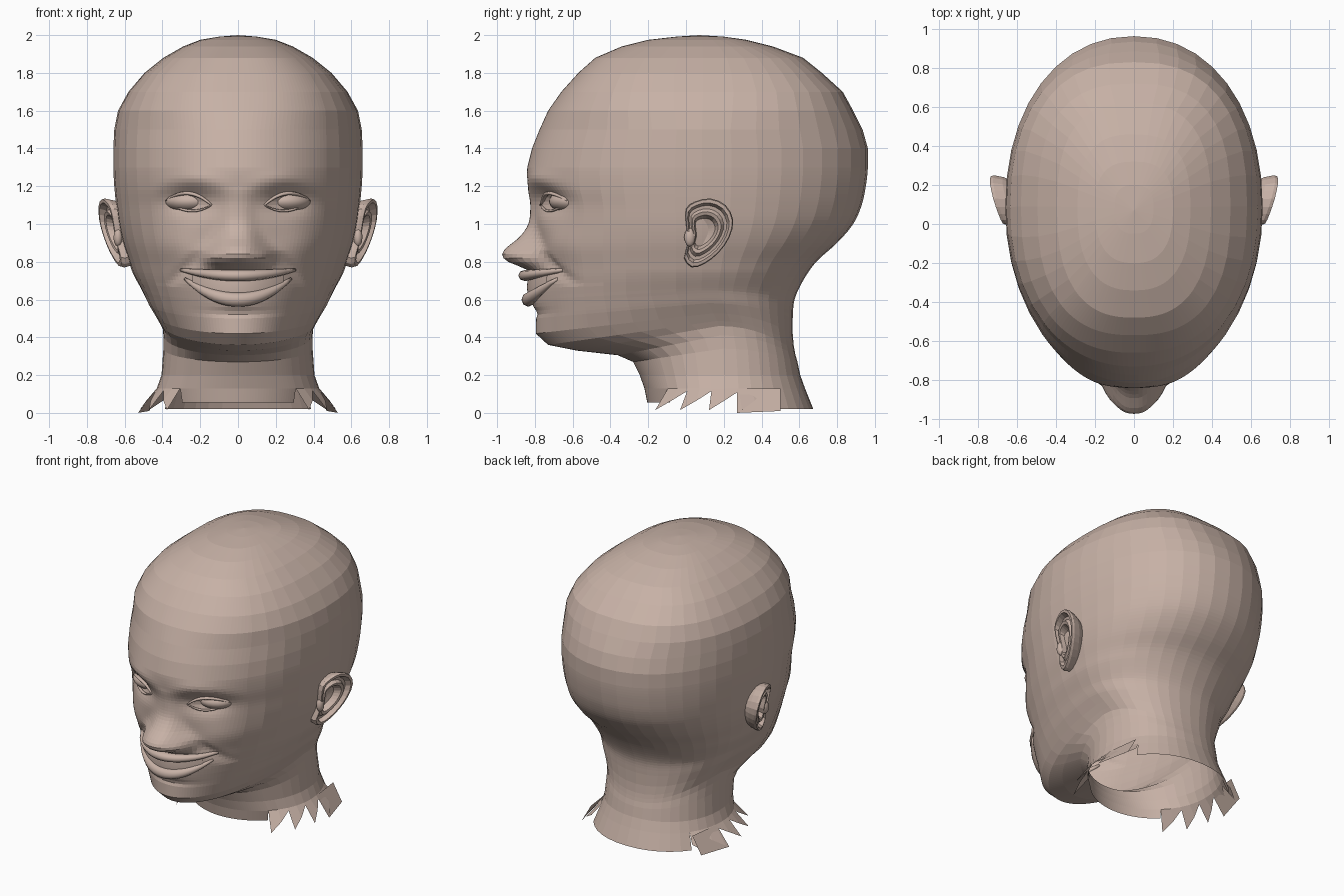
import bpy, bmesh, math
from mathutils import Vector

if "Cube" in bpy.data.objects:
    bpy.data.objects.remove(bpy.data.objects["Cube"], do_unlink=True)

skin = bpy.data.materials.new("skin")
skin.use_nodes = True
skin.diffuse_color = (0.57, 0.44, 0.38, 1)
skin.node_tree.nodes["Principled BSDF"].inputs["Base Color"].default_value = skin.diffuse_color


def finish(name, bm, smooth=False):
    bmesh.ops.recalc_face_normals(bm, faces=bm.faces)
    mesh = bpy.data.meshes.new(name)
    bm.to_mesh(mesh)
    bm.free()
    mesh.materials.append(skin)
    for poly in mesh.polygons:
        poly.use_smooth = smooth
    obj = bpy.data.objects.new(name, mesh)
    bpy.context.collection.objects.link(obj)
    return obj


def bridge(bm, a, b):
    n = len(a)
    for i in range(n):
        bm.faces.new((a[i], a[(i + 1) % n], b[(i + 1) % n], b[i]))


def clamp(v):
    return min(max(v, 0), 1)


def sample(table, z):
    """Smooth interpolation of table rows by their first entry."""
    z = min(max(z, table[0][0]), table[-1][0])
    i = next(k for k in range(len(table) - 1) if z <= table[k + 1][0])
    p, q = table[i], table[i + 1]
    before, after = table[max(i - 1, 0)], table[min(i + 2, len(table) - 1)]
    h = q[0] - p[0]
    t = (z - p[0]) / h
    out = []
    for c in range(1, len(p)):
        m0 = (q[c] - before[c]) / (q[0] - before[0]) * h
        m1 = (after[c] - p[c]) / (after[0] - p[0]) * h
        out.append(p[c] + t * m0 + t * t * (3 * (q[c] - p[c]) - 2 * m0 - m1)
                   + t ** 3 * (2 * (p[c] - q[c]) + m0 + m1))
    return out


# Head sections: height, front, back, half width
SECTIONS = [
    (.13, -.22, .63, .43), (.2, -.245, .605, .405), (.27, -.28, .59, .395),
    (.305, -.36, .58, .395), (.33, -.58, .575, .4), (.36, -.73, .57, .415), (.42, -.795, .565, .44),
    (.5, -.80, .565, .475), (.6, -.80, .575, .508), (.7, -.80, .62, .545), (.8, -.79, .69, .577),
    (.9, -.79, .80, .61), (1, -.80, .885, .632), (1.1, -.81, .93, .645), (1.2, -.835, .952, .655),
    (1.3, -.84, .963, .66), (1.4, -.815, .963, .66), (1.5, -.775, .935, .655), (1.6, -.73, .885, .635),
    (1.7, -.66, .83, .58), (1.8, -.57, .72, .495), (1.88, -.48, .62, .395), (1.94, -.34, .46, .29),
    (1.975, -.2, .32, .2), (1.992, -.05, .2, .1)]

# Nose ridge: height, projection, half width
NOSE = [(.74, 0, .15), (.77, .06, .15), (.795, .135, .15), (.83, .18, .15), (.87, .165, .14),
        (.93, .09, .11), (1, .035, .085), (1.1, .015, .075), (1.2, 0, .08)]


def bell(x, z, cx, cz, sx, sz):
    return math.exp(-((x - cx) / sx) ** 2 - ((z - cz) / sz) ** 2)


def relief(x, z):
    """How far the face features stand forward of the plain section."""
    x = abs(x)
    height, width = sample(NOSE, z) if .74 < z < 1.2 else (0, 1)
    d = height * math.exp(-(x / width) ** 3)
    d += .03 * bell(x, z, .14, .825, .045, .04)                      # nostril wing
    d += .018 * bell(x, z, .24, 1.235 - (x - .24) ** 2, .16, .05)    # brow ridge
    d -= .052 * bell(x, z, .255, 1.12, .125, .07)                    # eye socket
    d += .035 * bell(x, z, .36, .88, .14, .11)                       # cheek
    d += .03 * bell(x, z, 0, .67, .28, .11)                          # mouth mound
    fold = .2 + (.86 - z) * .8
    if .66 < z < .86:
        d -= .024 * math.exp(-((x - fold) / .045) ** 2) * math.sin((z - .66) / .2 * math.pi)
    d -= .02 * bell(x, z, 0, .525, .16, .03)                         # dip above chin
    return d


def middle(z):
    return .2 - .12 * clamp((z - .25) / .35)


def face_y(x, z):
    front, back, width = sample(SECTIONS, z)
    mid = middle(z)
    return mid - (mid - front) * math.sqrt(max(0, 1 - (x / width) ** 2)) - relief(x, z)


# Head and neck: columns are close together on the face and wide elsewhere
FINE, STEP, COARSE = 22, .036, 15
wide = (math.pi - FINE * STEP) / COARSE
half = [i * STEP for i in range(FINE + 1)]
half += [FINE * STEP + wide * k for k in range(1, COARSE + 1)]
angles = [-a for a in reversed(half[1:-1])] + half
rows = [s[0] for s in SECTIONS if s[0] < .5]
rows += [.5 + .02 * i for i in range(40)]
rows += [s[0] for s in SECTIONS if s[0] >= 1.3]

bm = bmesh.new()
rings = []
for z in rows:
    front, back, width = sample(SECTIONS, z)
    mid = middle(z)
    jaw_lift = .13 * clamp((z - .2) / .13) * clamp((.75 - z) / .4)
    boxy = .5 * clamp((z - 1.5) / .3)
    ring = []
    for a in angles:
        s, c = math.sin(a), math.cos(a)
        power = 2 / ((2 if c > 0 else 2.15) + boxy)
        x = math.copysign(width * abs(s) ** power, s)
        reach = abs(c) ** power
        if c > 0:
            y = mid - (mid - front) * reach - relief(x, z) * min(1, c * 3)
        else:
            y = mid + (back - mid) * reach
        ring.append(bm.verts.new((x, y, z + jaw_lift * (1 - c if c > 0 else s * s))))
    if rings:
        bridge(bm, rings[-1], ring)
    rings.append(ring)
crown = bm.verts.new((0, .07, 2))
for i, v in enumerate(rings[-1]):
    bm.faces.new((v, rings[-1][(i + 1) % len(angles)], crown))

# Torn lower edge of the neck: flaring teeth at the sides, a plain hem front and back
base = rings[0]


def hem(v, drop, spread):
    out = Vector((v.co.x, v.co.y - .2, 0)).normalized() * drop * spread
    return bm.verts.new(v.co + out - Vector((0, 0, drop)))


for i, a in enumerate(angles):
    k = (i + 1) % len(angles)
    b = angles[k]
    near = min(abs(a), abs(b))
    column = round((near - FINE * STEP) / wide)
    if near < FINE * STEP - .01:
        drops, spread = (.075, .075), -.2
    elif column < 9:
        first = column % 2
        drops, spread = (.115 - .05 * first, .065 - .05 * first), .85
    else:
        drops, spread = (.11, .11), .4
    if abs(a) > abs(b):
        drops = drops[::-1]
    bm.faces.new((base[i], base[k], hem(base[k], drops[1], spread), hem(base[i], drops[0], spread)))

# Longest torn corners touch the ground
for side in (1, -1):
    tip = [bm.verts.new((side * x, y, z)) for x, y, z in ((.43, .27, .13), (.4, .5, .13), (.47, .5, .01), (.53, .27, 0))]
    bm.faces.new(tip)
finish("head_and_neck", bm)


def tube(name, points, radii, flat=1.0, sides=8):
    """Tapered tube along points; flat scales its depth."""
    bm = bmesh.new()
    last = None
    for i, p in enumerate(points):
        t = (points[min(i + 1, len(points) - 1)] - points[max(i - 1, 0)]).normalized()
        n = t.cross(Vector((0, 0, 1))).normalized()
        up = n.cross(t)
        ring = []
        for k in range(sides):
            a = math.tau * k / sides
            ring.append(bm.verts.new(p + (n * math.cos(a) * flat + up * math.sin(a)) * radii[i]))
        if last:
            bridge(bm, last, ring)
        else:
            bm.faces.new(ring)
        last = ring
    bm.faces.new(last)
    return finish(name, bm, True)


def face_arc(name, x0, x1, height, forward, radius, flat=1.0, taper=.3, steps=20):
    """Tube following the face, with height(t) for t from -1 to 1."""
    pts, radii = [], []
    for i in range(steps + 1):
        t = 2 * i / steps - 1
        x = x0 + (x1 - x0) * i / steps
        z = height(t)
        pts.append(Vector((x, face_y(x, z) - forward * (1 - t * t), z)))
        radii.append(radius * (taper + (1 - taper) * (1 - t * t)))
    return tube(name, pts, radii, flat)


# Smiling mouth
face_arc("upper_lip", -.3, .3, lambda t: .727 + .03 * t * t, .03, .03, 1.25)
face_arc("lower_lip", -.28, .28, lambda t: .6 + .11 * t * t, .015, .038, .95, .2)
bm = bmesh.new()
strip = []
for i in range(17):
    x = -.24 + .03 * i
    lift = .9 * x * x
    strip.append([bm.verts.new((x, face_y(x, z + lift) - .012, z + lift)) for z in (.62, .665, .71)])
for a, b in zip(strip, strip[1:]):
    for k in range(2):
        bm.faces.new((a[k], b[k], b[k + 1], a[k + 1]))
finish("teeth", bm, True)

# Ear outline in side view (y, z), and rings from the root out to the bowl (scale, outward)
OUTLINE = [(0, 1), (0, 1.08), (.05, 1.12), (.13, 1.135), (.21, 1.1), (.25, 1.02), (.23, .93),
           (.175, .85), (.1, .79), (.03, .77), (-.01, .82), (.01, .9)]
EAR_RINGS = [(.78, -.1), (.94, -.045), (1, 0), (.97, .018), (.87, .02), (.79, -.012), (.69, -.012),
             (.6, .012), (.5, .008), (.4, -.035), (.15, -.045)]

for side, label in ((1, "left"), (-1, "right")):
    # Eye with lids
    bm = bmesh.new()
    bmesh.ops.create_uvsphere(bm, u_segments=24, v_segments=14, radius=1)
    eye = finish(label + "_eye", bm, True)
    eye.scale = (.13, .11, .062)
    eye.rotation_euler.z = side * .4
    eye.location = (side * .26, -.612, 1.12)
    for lid, bend, r in (("upper", .05, .01), ("lower", -.042, .007)):
        face_arc(label + "_" + lid + "_eyelid", side * .14, side * .378,
                 lambda t: 1.112 + .012 * t + bend * (1 - t * t), .014, r, 1.5, .5, 14)

    # Ear
    bm = bmesh.new()
    last = None
    n = len(OUTLINE)
    for scale, out in EAR_RINGS:
        ring = []
        for i in range(n * 2):
            p, q = Vector(OUTLINE[i // 2]), Vector(OUTLINE[(i // 2 + 1) % n])
            if i % 2:
                before, after = Vector(OUTLINE[i // 2 - 1]), Vector(OUTLINE[(i // 2 + 2) % n])
                p = (p + q) * .5625 - (before + after) * .0625
            y = .09 + (p.x - .09) * scale
            z = .96 + (p.y - .96) * scale
            x = .635 + .3 * (y - .02) + .2 * (z - .95) + out
            ring.append(bm.verts.new((side * x, y, z)))
        if last:
            bridge(bm, last, ring)
        last = ring
    bm.faces.new(last)
    finish(label + "_ear", bm)

    # Small flap in front of the ear opening
    bm = bmesh.new()
    bmesh.ops.create_icosphere(bm, subdivisions=2, radius=1)
    flap = finish(label + "_ear_flap", bm, True)
    flap.scale = (.025, .03, .05)
    flap.location = (side * .635, .02, .93)
